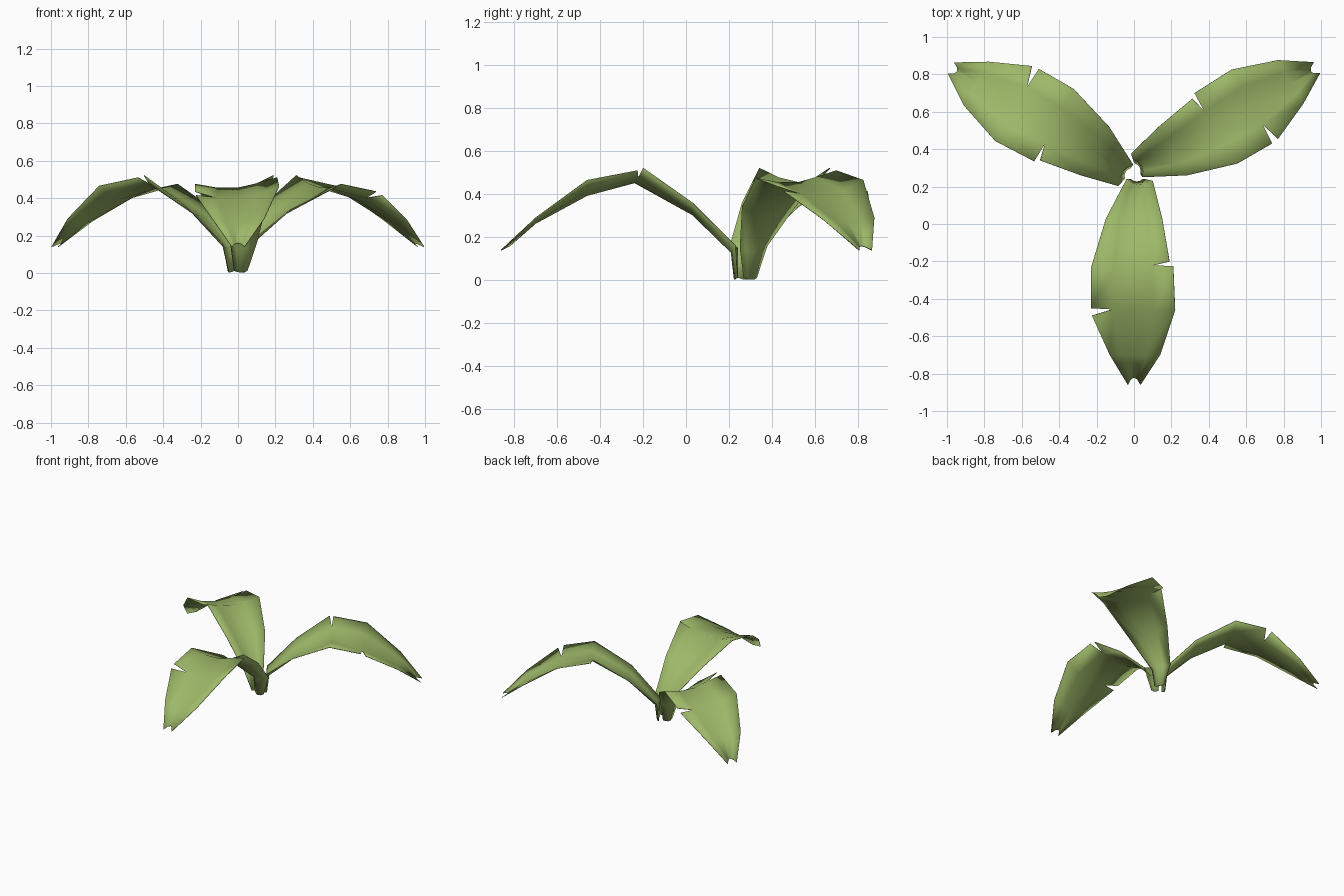
import bpy, bmesh, math
from mathutils import Matrix

if "Cube" in bpy.data.objects:
    bpy.data.objects.remove(bpy.data.objects["Cube"])

green = bpy.data.materials.new("leaf green")
green.diffuse_color = (0.34, 0.48, 0.14, 1)
green.use_nodes = True
green.node_tree.nodes["Principled BSDF"].inputs["Base Color"].default_value = green.diffuse_color

# Each rib across the leaf, given at left edge, midrib and right edge
# as (sideways, distance from plant centre, height)
RIBS = [
    ((-0.02, 0.03, 0.012), (0.015, 0.045, 0.003), (0.05, 0.03, 0.012)),
    ((-0.04, 0.03, 0.15), (0.02, 0.06, 0.13), (0.10, 0.04, 0.16)),
    ((-0.15, 0.24, 0.34), (0.0, 0.24, 0.305), (0.15, 0.24, 0.36)),
    ((-0.23, 0.505, 0.475), (0.0, 0.505, 0.455), (0.19, 0.47, 0.522)),
    ((-0.23, 0.72, 0.435), (0.0, 0.73, 0.395), (0.22, 0.73, 0.465)),
    ((-0.13, 0.97, 0.28), (0.0, 0.97, 0.265), (0.14, 0.97, 0.29)),
    ((-0.033, 1.13, 0.14), (0.0, 1.09, 0.16), (0.035, 1.13, 0.14)),
]
# Tears: (rib, column) -> second edge point used by the outer part of the blade
TEARS = {(3, 4): (0.21, 0.495, 0.51), (4, 0): (-0.225, 0.76, 0.415)}
CENTRE = Matrix.Translation((0, 0.27, 0))


def rib_point(rib, t):
    """Curve through left (t=-1), midrib (t=0) and right (t=1)."""
    return [m + t * (r - l) / 2 + t * t * ((r + l) / 2 - m)
            for l, m, r in zip(*rib)]


def make_leaf(name, angle):
    bm = bmesh.new()

    def vert(p):
        return bm.verts.new((p[0], -p[1], p[2]))

    grid = [[vert(rib_point(rib, c / 2 - 1)) for c in range(5)] for rib in RIBS]
    torn = {key: vert(p) for key, p in TEARS.items()}
    for r in range(len(RIBS) - 1):
        for c in range(4):
            near = [torn.get((r, k), grid[r][k]) for k in (c, c + 1)]
            far = [grid[r + 1][k] for k in (c + 1, c)]
            bm.faces.new(near[::-1] + far[::-1])
    bmesh.ops.recalc_face_normals(bm, faces=bm.faces)
    if sum(f.normal.z for f in bm.faces) < 0:
        bmesh.ops.reverse_faces(bm, faces=bm.faces)
    # thin sheet thickness
    bmesh.ops.transform(bm, matrix=CENTRE @ Matrix.Rotation(angle, 4, 'Z'),
                        verts=bm.verts)
    mesh = bpy.data.meshes.new(name)
    bm.to_mesh(mesh)
    bm.free()
    mesh.materials.append(green)
    leaf = bpy.data.objects.new(name, mesh)
    bpy.context.collection.objects.link(leaf)
    bpy.ops.object.select_all(action='DESELECT')
    leaf.select_set(True)
    bpy.context.view_layer.objects.active = leaf
    bpy.ops.object.shade_smooth_by_angle(angle=math.radians(44))
    sheet = leaf.modifiers.new("thin sheet", 'SOLIDIFY')
    sheet.thickness = 0.004
    sheet.offset = 0


# Three identical leaves around the plant centre
for i, name in enumerate(("front_leaf", "right_leaf", "left_leaf")):
    make_leaf(name, i * math.radians(120))
